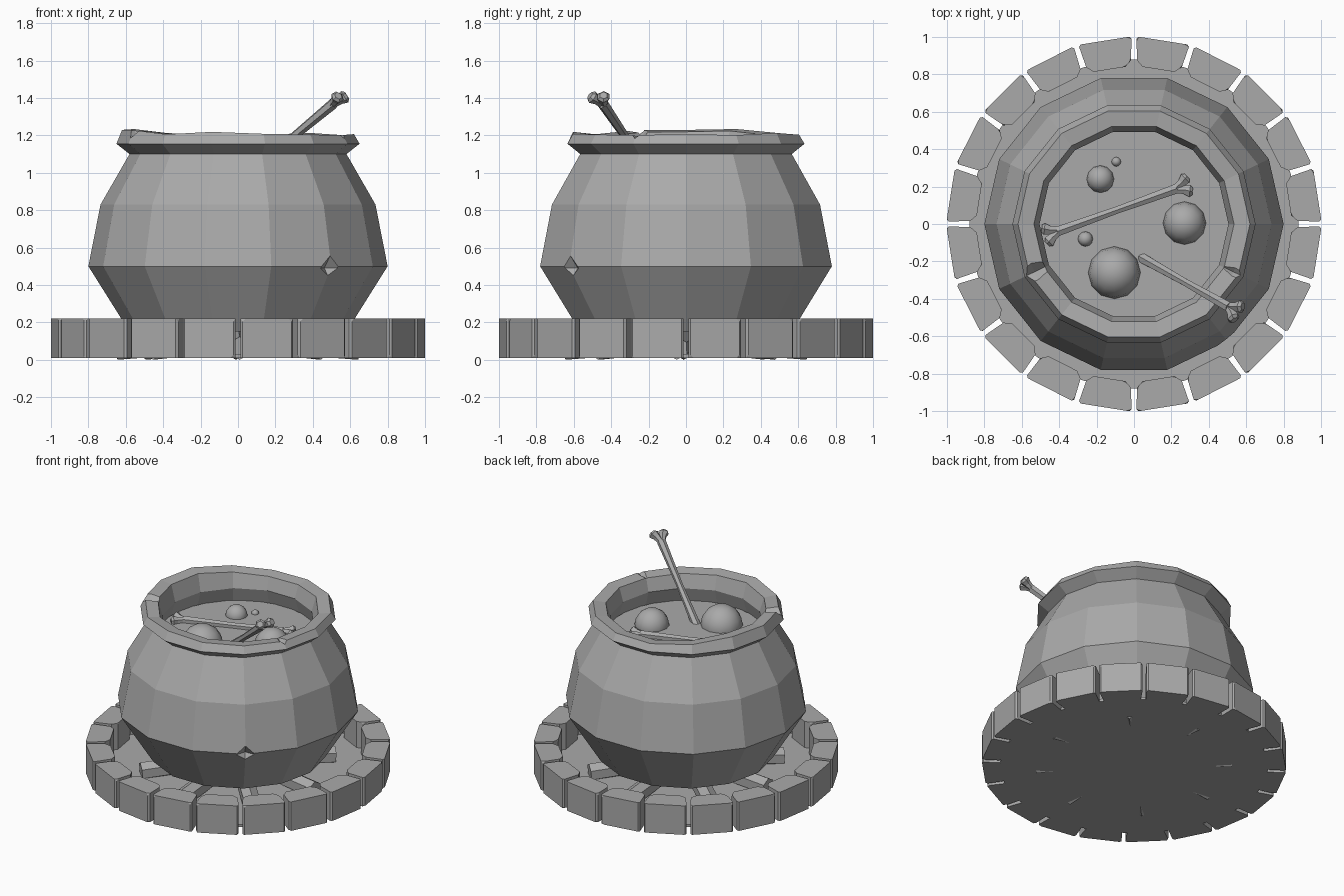
import bpy, bmesh, math, random
from math import sin, cos, radians, tau
from mathutils import Vector, Matrix

random.seed(4)
if "Cube" in bpy.data.objects:
    bpy.data.objects.remove(bpy.data.objects["Cube"])

GREY = (0.4, 0.4, 0.4, 1)
grey = bpy.data.materials.new("plain_grey")
grey.use_nodes = True
grey.diffuse_color = GREY
grey.node_tree.nodes["Principled BSDF"].inputs["Base Color"].default_value = GREY


def finish(name, bm, smooth=False):
    bmesh.ops.recalc_face_normals(bm, faces=bm.faces[:])
    mesh = bpy.data.meshes.new(name)
    for f in bm.faces:
        f.smooth = smooth
    bm.to_mesh(mesh)
    bm.free()
    mesh.materials.append(grey)
    obj = bpy.data.objects.new(name, mesh)
    bpy.context.collection.objects.link(obj)
    return obj


def polar(r, a, z):
    return Vector((r * cos(a), r * sin(a), z))


def skin(bm, rings):
    """Bridge equal rings of points and cap both ends."""
    rings = [[bm.verts.new(p) for p in ring] for ring in rings]
    n = len(rings[0])
    for a, b in zip(rings, rings[1:]):
        for i in range(n):
            j = (i + 1) % n
            bm.faces.new((a[i], a[j], b[j], b[i]))
    bm.faces.new(rings[0])
    bm.faces.new(rings[-1])


def tube(bm, points, radii, sides=6, up=Vector((0, 0, 1))):
    """Straight faceted rod through points on one line."""
    d = (points[-1] - points[0]).normalized()
    u = (up - d * up.dot(d)).normalized()
    v = d.cross(u)
    skin(bm, [[p + r * (u * cos(tau * i / sides) + v * sin(tau * i / sides))
               for i in range(sides)] for p, r in zip(points, radii)])


# Cauldron body: one turned solid with an uneven rim
SIDES = 14
profile = [(0.58, 0.15), (0.8, 0.5), (0.735, 0.83), (0.58, 1.1), (0.65, 1.155),
           (0.62, 1.215), (0.535, 1.205), (0.505, 1.1), (0.55, 0.96)]
wobble = [random.uniform(-0.018, 0.022) for i in range(SIDES)]
bm = bmesh.new()
skin(bm, [[polar(r, tau * i / SIDES, z + (wobble[i] if z > 1.2 else 0))
           for i in range(SIDES)] for r, z in profile])
cauldron = finish("cauldron", bm)


# Chips knocked out of the body and notches in the rim
def chip(corner, r, z, size):
    bm = bmesh.new()
    bmesh.ops.create_uvsphere(bm, u_segments=4, v_segments=2, radius=1)
    a = tau * corner / SIDES
    bm.transform(Matrix.Translation(polar(r, a, z)) @ Matrix.Rotation(a, 4, 'Z')
                 @ Matrix.Diagonal((*size, 1)))
    cutter = finish("chip_cutter", bm)
    cutter.hide_render = True
    mod = cauldron.modifiers.new("chip", 'BOOLEAN')
    mod.operation, mod.solver, mod.object = 'DIFFERENCE', 'EXACT', cutter
    bpy.context.view_layer.objects.active = cauldron
    bpy.ops.object.modifier_apply(modifier=mod.name)
    bpy.data.objects.remove(cutter)


for corner, r, z in ((5, 0.74, 0.83), (9, 0.74, 0.83), (12, 0.8, 0.49)):
    chip(corner, r, z, (0.06, 0.085, 0.08))
for corner in (8, 13):
    chip(corner, 0.59, 1.225, (0.25, 0.05, 0.05))

# Brew surface and bubbles
bm = bmesh.new()
bmesh.ops.create_circle(bm, cap_ends=True, segments=SIDES, radius=0.54,
                        matrix=Matrix.Translation((0, 0, 1.0)))
finish("brew", bm)
for x, y, r in ((-0.105, -0.26, 0.14), (0.27, 0.005, 0.115), (-0.18, 0.24, 0.073),
                (-0.095, 0.333, 0.025), (-0.26, -0.08, 0.04)):
    bm = bmesh.new()
    bmesh.ops.create_uvsphere(bm, u_segments=12, v_segments=8, radius=r,
                              matrix=Matrix.Translation((x, y, 1.0)))
    finish("bubble", bm, smooth=True)


# Bones: shaft with a pair of knuckles at each end
def bone(name, start, end, side):
    bm = bmesh.new()
    start, end, side = Vector(start), Vector(end), Vector(side).normalized()
    d = (end - start).normalized()
    tube(bm, [start, (start + end) / 2, end], [0.03, 0.022, 0.03])
    for p, out in ((start, -d), (end, d)):
        for s in (-1, 1):
            way = (out + side * s * 0.6).normalized()
            tube(bm, [p - out * 0.02, p + way * 0.04, p + way * 0.07, p + way * 0.085],
                 [0.018, 0.026, 0.036, 0.022])
    finish(name, bm)


bone("floating_bone", (-0.41, -0.04, 1.01), (0.23, 0.19, 1.01), (-0.34, 0.94, 0))
bone("leaning_bone", (0.04, -0.18, 0.98), (0.51, -0.445, 1.37), (0.6, 0.75, 0.1))

# Hearth floor
bm = bmesh.new()
skin(bm, [[polar(0.88, tau * i / 40, z) for i in range(40)] for z in (0.01, 0.03)])
finish("hearth_floor", bm)

# Ring of chipped stones
STONES = 20
for k in range(STONES):
    bm = bmesh.new()
    a0, a1 = tau * k / STONES, tau * (k + 1) / STONES
    outer, inner = 0.013, 0.02
    corners = [(1.003, a0 + outer), (1.003, a1 - outer), (0.845, a1 - inner), (0.845, a0 + inner)]
    skin(bm, [[polar(r, a, z) for r, a in corners] for z in (0.01, 0.22)])
    upright = [e for e in bm.edges if abs(e.verts[0].co.z - e.verts[1].co.z) > 0.1]
    for e in upright:
        near = (e.verts[0].co.xy.length < 0.9)
        bmesh.ops.bevel(bm, geom=[e], offset=0.03 if near else 0.012,
                        segments=1, affect='EDGES')
    # Knock off random corners
    tips = random.sample([v for v in bm.verts], 5)
    bmesh.ops.bevel(bm, geom=tips, offset=random.uniform(0.02, 0.035),
                    segments=1, affect='VERTICES', clamp_overlap=True)
    finish("hearth_stone", bm)

# Firewood radiating from under the cauldron
for k in range(8):
    a = radians(45 * k + random.uniform(-5, 5))
    r = 0.062
    bm = bmesh.new()
    tube(bm, [polar(0.65, a, r), polar(0.1, a, r + 0.042)], [r, r])
    finish("log", bm)
